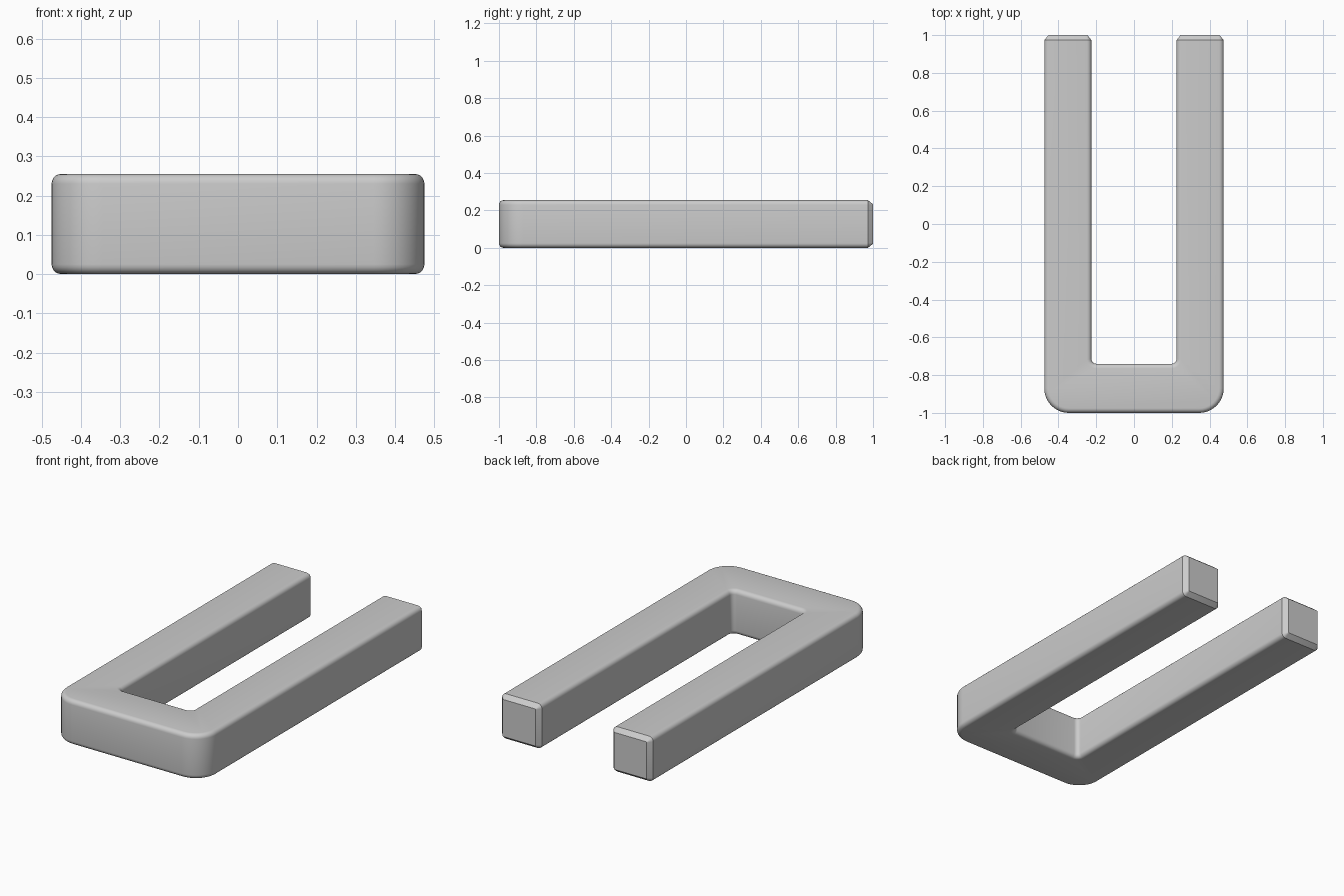
import bpy
import bmesh

HALF_WIDTH, INNER, HEIGHT = 0.475, 0.225, 0.255
FRONT, INNER_FRONT, BACK = -1.0, -0.74, 0.973
CHAMFER = 1.0 - BACK

cube = bpy.data.objects.get("Cube")
if cube:
    bpy.data.objects.remove(cube, do_unlink=True)

bm = bmesh.new()


def round_edges(test, radius, segments):
    edges = [e for e in bm.edges if test(e)]
    bmesh.ops.bevel(bm, geom=edges, offset=radius, segments=segments,
                    profile=0.5, affect='EDGES', clamp_overlap=False)


def upright_at(y):
    return lambda e: (abs(e.verts[0].co.z - e.verts[1].co.z) > 0.1
                      and all(abs(v.co.y - y) < 1e-4 for v in e.verts))


def is_rim(e):
    flat = [abs(f.normal.z) > 0.9 for f in e.link_faces]
    at_tip = all(abs(v.co.y - BACK) < 1e-4 for v in e.verts)
    return any(flat) and not all(flat) and not at_tip


# U-shaped outline extruded to the bar's height
right_half = [(-INNER, BACK), (-HALF_WIDTH, BACK), (-HALF_WIDTH, FRONT)]
left_half = [(-x, y) for x, y in reversed(right_half)]
outline = right_half + left_half + [(INNER, INNER_FRONT), (-INNER, INNER_FRONT)]
base = bm.faces.new([bm.verts.new((x, y, 0)) for x, y in outline])
extruded = bmesh.ops.extrude_face_region(bm, geom=[base])
top_verts = [g for g in extruded["geom"] if isinstance(g, bmesh.types.BMVert)]
bmesh.ops.translate(bm, verts=top_verts, vec=(0, 0, HEIGHT))
bmesh.ops.recalc_face_normals(bm, faces=bm.faces)

# Broad outer corners, tight inner corners, then the softened rims
round_edges(upright_at(FRONT), 0.13, 10)
round_edges(upright_at(INNER_FRONT), 0.025, 5)
bm.normal_update()
round_edges(is_rim, 0.025, 5)
bm.normal_update()

# Flat chamfers on the two open tips
tips = [f for f in bm.faces if f.normal.y > 0.99
        and f.calc_center_median().y > BACK - 0.01]
bmesh.ops.inset_individual(bm, faces=tips, thickness=0.022, depth=CHAMFER,
                           use_even_offset=True)
bmesh.ops.recalc_face_normals(bm, faces=bm.faces)

mesh = bpy.data.meshes.new("u_bar")
bm.to_mesh(mesh)
bm.free()
u_bar = bpy.data.objects.new("u_bar", mesh)
bpy.context.collection.objects.link(u_bar)

# Smooth rounded edges, crisp chamfers
bpy.ops.object.select_all(action='DESELECT')
u_bar.select_set(True)
bpy.context.view_layer.objects.active = u_bar
bpy.ops.object.shade_smooth_by_angle(angle=0.5)
